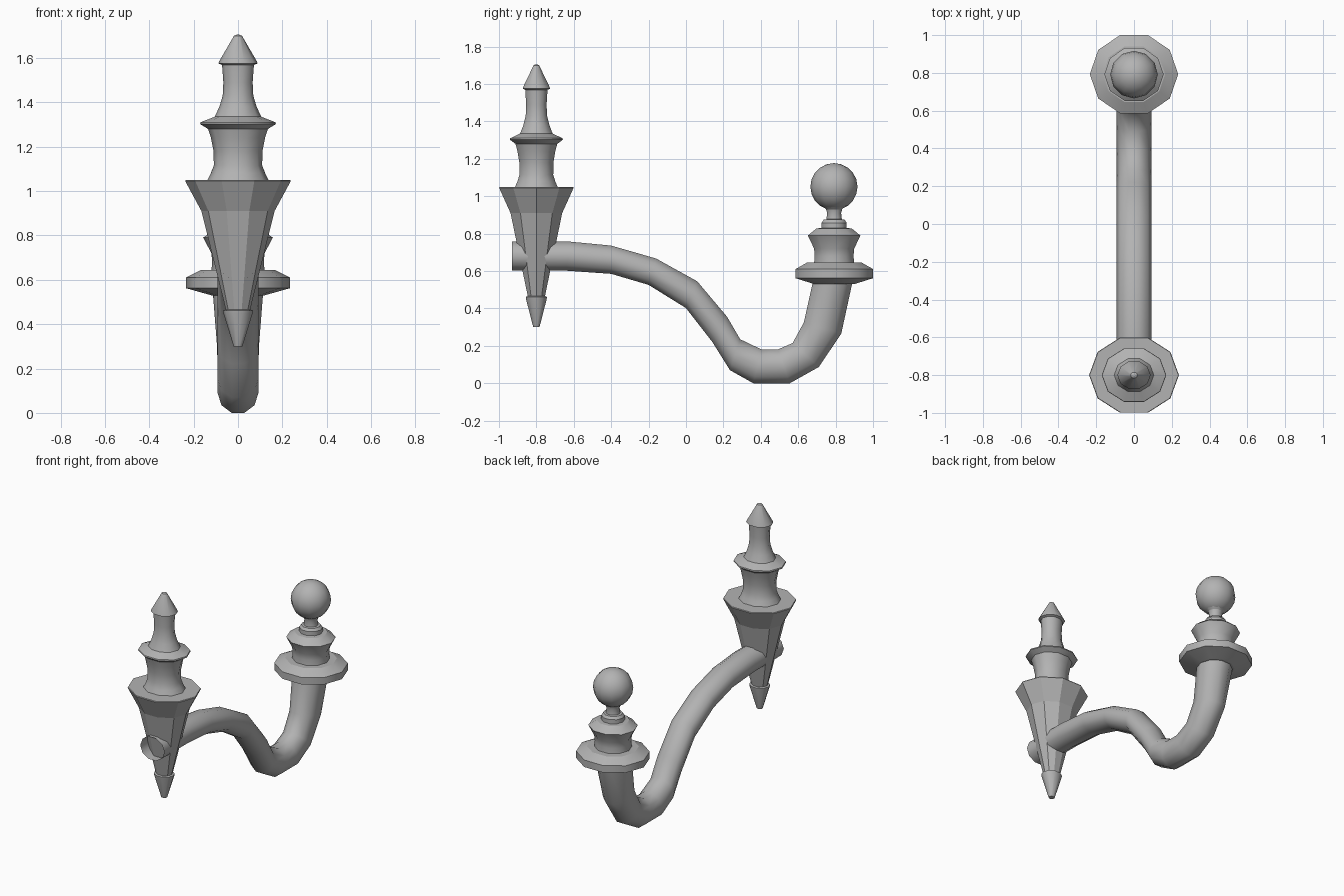
import bpy, bmesh
from math import sin, cos, pi, radians
from mathutils import Vector

if "Cube" in bpy.data.objects:
    bpy.data.objects.remove(bpy.data.objects["Cube"])

SIDES = 10

# Dark iron grey for the whole fitting
iron = bpy.data.materials.new("iron_grey")
iron.diffuse_color = (.45, .45, .45, 1)
iron.use_nodes = True
iron.node_tree.nodes["Principled BSDF"].inputs["Base Color"].default_value = iron.diffuse_color


def finish(name, bm, flat=lambda f: False, sharp_angle=28):
    """Turn a bmesh into an object, smooth around the sides, crisp along profile creases."""
    bmesh.ops.recalc_face_normals(bm, faces=bm.faces[:])
    for f in bm.faces:
        f.smooth = len(f.verts) <= 4 and not flat(f)
    for e in bm.edges:
        level = e.verts[0].index // SIDES == e.verts[1].index // SIDES
        if level and len(e.link_faces) == 2 and e.calc_face_angle() > radians(sharp_angle):
            e.smooth = False
    me = bpy.data.meshes.new(name)
    bm.to_mesh(me)
    bm.free()
    me.materials.append(iron)
    ob = bpy.data.objects.new(name, me)
    bpy.context.collection.objects.link(ob)
    return ob


def skin(rings, caps=True):
    """Skin a list of 10-point rings into a tube, optionally capped."""
    bm = bmesh.new()
    vs = [[bm.verts.new(p) for p in ring] for ring in rings]
    for a, b in zip(vs, vs[1:]):
        for i in range(SIDES):
            j = (i + 1) % SIDES
            bm.faces.new((a[i], a[j], b[j], b[i]))
    if caps:
        bm.faces.new(vs[0])
        bm.faces.new(vs[-1])
    bm.verts.index_update()
    return bm


def lathe(name, profile, y, squash, flat=lambda f: False):
    """Ten-sided turned part from (radius, z) pairs, slightly squashed in y."""
    rings = [[(r * cos(2 * pi * i / SIDES), y + squash * r * sin(2 * pi * i / SIDES), z)
              for i in range(SIDES)] for r, z in profile]
    return finish(name, skin(rings), flat)


# Tapered urn body (flat facets) with pointed foot
lathe("urn_body", [(.02, .30), (.066, .45), (.068, .462), (.055, .466),
                   (.165, .91), (.238, 1.045), (.235, 1.05), (.13, 1.05)],
      -.8, .88, lambda f: f.calc_center_median().z > .5)

# Waisted neck, middle ring and slim upper neck
lathe("urn_neck", [(.14, 1.045), (.122, 1.08), (.109, 1.115), (.11, 1.18), (.122, 1.24),
                   (.135, 1.28), (.171, 1.302), (.169, 1.31), (.105, 1.335),
                   (.084, 1.38), (.069, 1.43), (.066, 1.49), (.072, 1.57)],
      -.8, .87)

# Pointed cap
lathe("urn_cap", [(.07, 1.568), (.088, 1.575), (.086, 1.583), (.018, 1.7), (.006, 1.705)],
      -.8, .87)

# Swan-neck arm: (upper y, upper z, lower y, lower z, half width in x)
stations = [
    (-.93, .757, -.93, .603, .092), (-.62, .757, -.64, .602, .092),
    (-.40, .736, -.40, .585, .092), (-.16, .667, -.20, .526, .092),
    (.06, .545, 0, .402, .092), (.22, .355, .14, .222, .092),
    (.29, .235, .235, .07, .092), (.405, .18, .36, 0, .092),
    (.49, .18, .555, 0, .092), (.57, .215, .71, .087, .092),
    (.63, .325, .83, .265, .094), (.68, .55, .892, .55, .114)]
rings = []
for y1, z1, y0, z0, w in stations:
    mid = Vector((0, (y1 + y0) / 2, (z1 + z0) / 2))
    up = Vector((0, (y1 - y0) / 2, (z1 - z0) / 2)) / sin(radians(72))
    rings.append([mid + Vector((w * cos(2 * pi * i / SIDES), 0, 0)) + up * sin(2 * pi * i / SIDES)
                  for i in range(SIDES)])
finish("curved_arm", skin(rings, caps=False), sharp_angle=60)  # open-ended tube

# Drip plate at the end of the arm
lathe("drip_plate", [(.12, .53), (.234, .562), (.234, .61), (.165, .645), (.11, .645)],
      .793, .935)

# Flared cup, collar and stem under the ball
lathe("cup", [(.12, .64), (.116, .68), (.12, .72), (.157, .79), (.105, .828),
              (.075, .83), (.075, .858), (.062, .875), (.046, .877),
              (.042, .91), (.048, .93), (.075, .955)],
      .792, .94)

# Ball finial
bpy.ops.mesh.primitive_uv_sphere_add(segments=12, ring_count=10, radius=.126,
                                     location=(0, .791, 1.051))
ball = bpy.context.object
ball.name = "ball_finial"
ball.data.materials.append(iron)
bpy.ops.object.shade_smooth()
